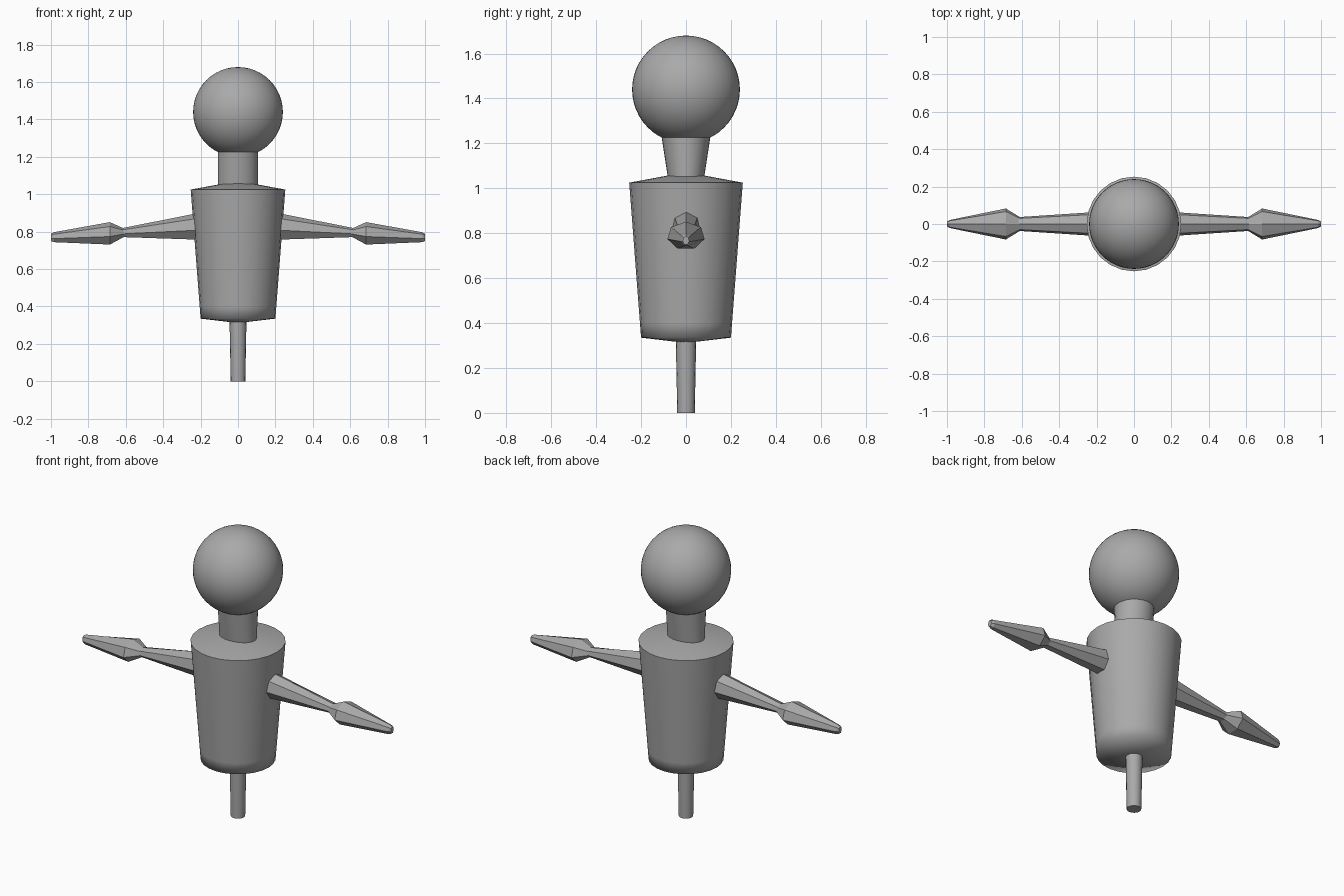
import bpy, bmesh, math

if "Cube" in bpy.data.objects:
    bpy.data.objects.remove(bpy.data.objects["Cube"])

grey = bpy.data.materials.new("plain grey")
grey.diffuse_color = (0.4, 0.4, 0.4, 1)
grey.use_nodes = True
grey.node_tree.nodes["Principled BSDF"].inputs["Base Color"].default_value = grey.diffuse_color


def finish(name, bm, smooth=True, soft_below=-1.0):
    """Turn a bmesh into an object; edges lower than soft_below never go sharp."""
    bmesh.ops.recalc_face_normals(bm, faces=bm.faces)
    for f in bm.faces:
        f.smooth = smooth
    for e in bm.edges:
        low = max(v.co.z for v in e.verts) < soft_below
        e.smooth = low or e.calc_face_angle(0) < math.radians(35)
    me = bpy.data.meshes.new(name)
    bm.to_mesh(me)
    bm.free()
    me.materials.append(grey)
    ob = bpy.data.objects.new(name, me)
    bpy.context.collection.objects.link(ob)
    return ob


def loft(rings):
    """Join equal-length rings of points with quads and cap both ends."""
    bm = bmesh.new()
    rows = [[bm.verts.new(p) for p in ring] for ring in rings]
    n = len(rows[0])
    for a, b in zip(rows, rows[1:]):
        for i in range(n):
            j = (i + 1) % n
            bm.faces.new((a[i], a[j], b[j], b[i]))
    bm.faces.new(rows[0])
    bm.faces.new(rows[-1])
    return bm


def flat_ring(z, rx, ry, n):
    """Horizontal ellipse."""
    return [(rx * math.cos(math.tau * i / n), ry * math.sin(math.tau * i / n), z)
            for i in range(n)]


def arm_ring(side, x, z, ry, rz, n=7):
    """Upright ring across the arm, with a corner on top."""
    return [(side * x, ry * math.sin(math.tau * i / n),
             z + rz * math.cos(math.tau * i / n)) for i in range(n)]


# Head
bm = bmesh.new()
bmesh.ops.create_uvsphere(bm, u_segments=48, v_segments=24, radius=0.24)
bmesh.ops.translate(bm, verts=bm.verts, vec=(0, 0, 1.44))
finish("head", bm)

# Neck, narrower front to back at its foot
finish("neck", loft([flat_ring(1.03, 0.107, 0.078, 32),
                     flat_ring(1.25, 0.107, 0.112, 32)]))

# Tapered body with shallow cones above and below
body = [(0.315, 0.03), (0.335, 0.20), (0.40, 0.205), (1.025, 0.253), (1.057, 0.08)]
finish("body", loft([flat_ring(z, r, r, 24) for z, r in body]), soft_below=0.5)

# Support stick
finish("stick", loft([flat_ring(0, 0.039, 0.039, 16),
                      flat_ring(0.36, 0.046, 0.046, 16)]))

# Arms and hands: x, z centre, half depth, half height
arm = [(0.17, 0.828, 0.068, 0.08), (0.63, 0.793, 0.037, 0.024)]
hand = [(0.61, 0.793, 0.038, 0.024), (0.685, 0.788, 0.085, 0.063),
        (0.985, 0.769, 0.022, 0.028), (1.0, 0.768, 0.014, 0.02)]
for side, label in ((1, "right"), (-1, "left")):
    finish(label + "_arm", loft([arm_ring(side, *s) for s in arm]), smooth=False)
    finish(label + "_hand", loft([arm_ring(side, *s) for s in hand]), smooth=False)
